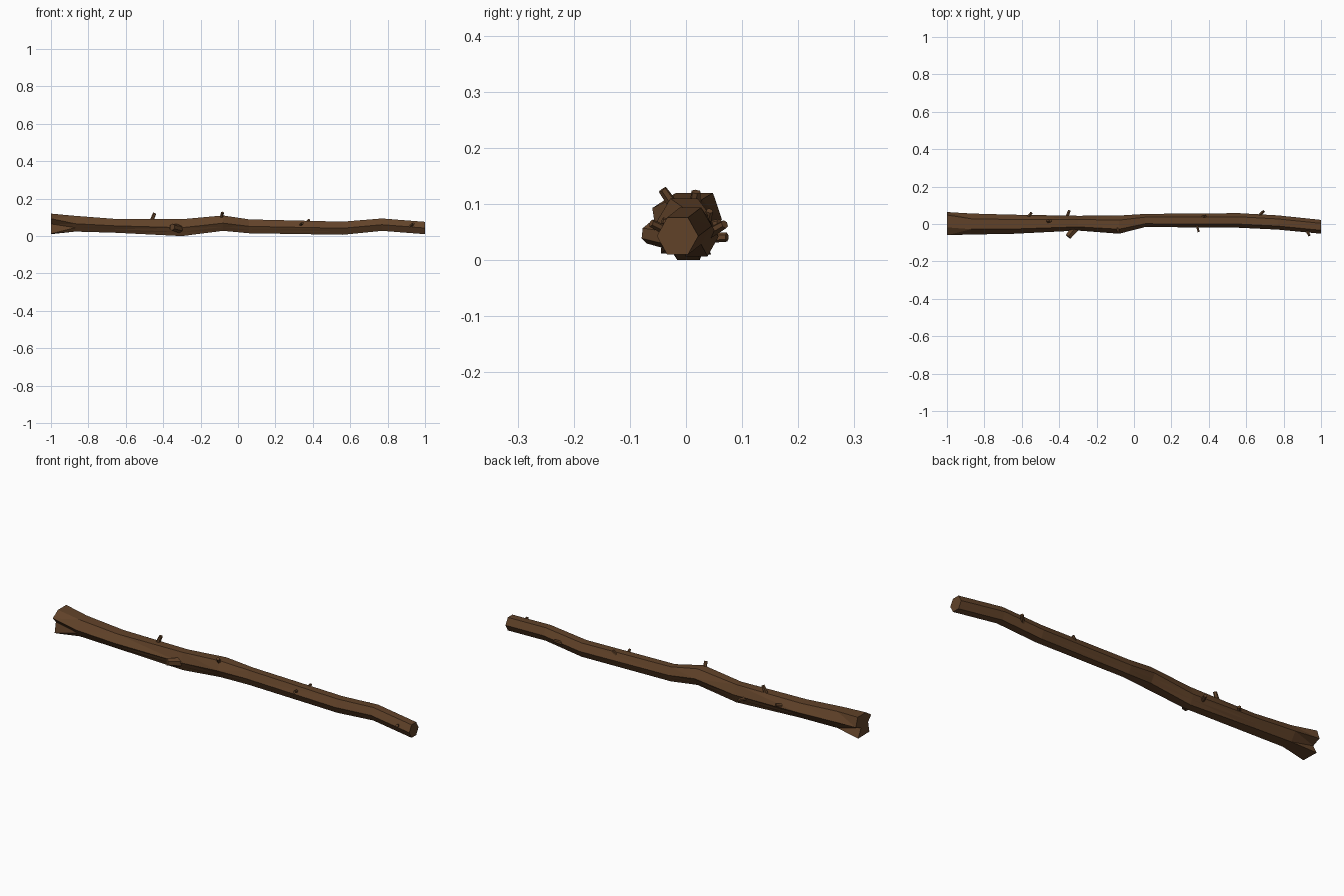
import bpy, bmesh
from mathutils import Vector

if "Cube" in bpy.data.objects:
    bpy.data.objects.remove(bpy.data.objects["Cube"])

bark = bpy.data.materials.new("bark")
bark.diffuse_color = (0.12, 0.055, 0.022, 1)
bark.use_nodes = True
bark.node_tree.nodes["Principled BSDF"].inputs["Base Color"].default_value = bark.diffuse_color


def finish(bm, name):
    bmesh.ops.recalc_face_normals(bm, faces=bm.faces)
    me = bpy.data.meshes.new(name)
    bm.to_mesh(me)
    bm.free()
    me.materials.append(bark)
    ob = bpy.data.objects.new(name, me)
    bpy.context.collection.objects.link(ob)
    return ob


def hex_ring(y0, y1, z0, z1):
    # hexagon with flat top, plus a middle point on each lower side
    c, q, m = (y0 + y1) / 2, (y1 - y0) / 4, (z0 + z1) / 2
    R, L, LL, LR = (y1, m), (y0, m), (c - q, z0), (c + q, z0)
    mid = lambda a, b: ((a[0] + b[0]) / 2, (a[1] + b[1]) / 2)
    return [R, (c + q, z1), (c - q, z1), L, mid(L, LL), LL, LR, mid(LR, R)]


# trunk: notched butt end, then wandering hexagonal sections
rings = [(-1.0, [(0.064, 0.073), (0.048, 0.12), (-0.018, 0.12), (-0.06, 0.093),
                 (-0.035, 0.065), (-0.045, 0.012), (0.045, 0.01), (0.022, 0.055)])]
sections = [
    (-0.87, -0.056, 0.056, 0.024, 0.108),
    (-0.66, -0.053, 0.050, 0.018, 0.092),
    (-0.30, -0.035, 0.044, 0.000, 0.090),
    (-0.08, -0.052, 0.045, 0.028, 0.110),
    (0.06, -0.016, 0.054, 0.015, 0.089),
    (0.56, -0.020, 0.058, 0.007, 0.077),
    (0.77, -0.030, 0.046, 0.028, 0.094),
    (1.00, -0.052, 0.022, 0.010, 0.076),
]
rings += [(s[0], hex_ring(*s[1:])) for s in sections]

bm = bmesh.new()
loops = [[bm.verts.new((x, y, z)) for y, z in pts] for x, pts in rings]
for a, b in zip(loops, loops[1:]):
    for i in range(8):
        j = (i + 1) % 8
        bm.faces.new((a[i], a[j], b[j], b[i]))
bm.faces.new(loops[0])
bm.faces.new(loops[-1])
bmesh.ops.triangulate(bm, faces=[f for f in bm.faces if len(f.verts) == 4])
finish(bm, "trunk")


# broken twig stubs: base, tip, radius
def stub(name, base, tip, r):
    base, tip = Vector(base), Vector(tip)
    d = tip - base
    base = base - d * 0.5
    d = tip - base
    bm = bmesh.new()
    bmesh.ops.create_cone(bm, cap_ends=True, segments=6, radius1=r, radius2=r * 0.8,
                          depth=d.length)
    mat = d.to_track_quat('Z', 'Y').to_matrix().to_4x4()
    mat.translation = (base + tip) / 2
    bmesh.ops.transform(bm, matrix=mat, verts=bm.verts)
    finish(bm, name)


stubs = [
    ((-0.46, 0.015, 0.088), (-0.445, 0.018, 0.122), 0.011),
    ((-0.088, -0.024, 0.100), (-0.083, -0.042, 0.126), 0.010),
    ((-0.325, -0.035, 0.042), (-0.352, -0.068, 0.048), 0.023),
    ((-0.358, 0.040, 0.040), (-0.345, 0.073, 0.041), 0.010),
    ((-0.565, 0.040, 0.060), (-0.548, 0.060, 0.066), 0.010),
    ((0.368, 0.038, 0.072), (0.382, 0.042, 0.088), 0.008),
    ((0.337, -0.012, 0.062), (0.346, -0.042, 0.070), 0.008),
    ((0.67, 0.045, 0.050), (0.694, 0.069, 0.064), 0.010),
    ((0.925, -0.038, 0.054), (0.938, -0.062, 0.066), 0.009),
]
for n, s in enumerate(stubs, 1):
    stub(f"twig_stub_{n}", *s)
